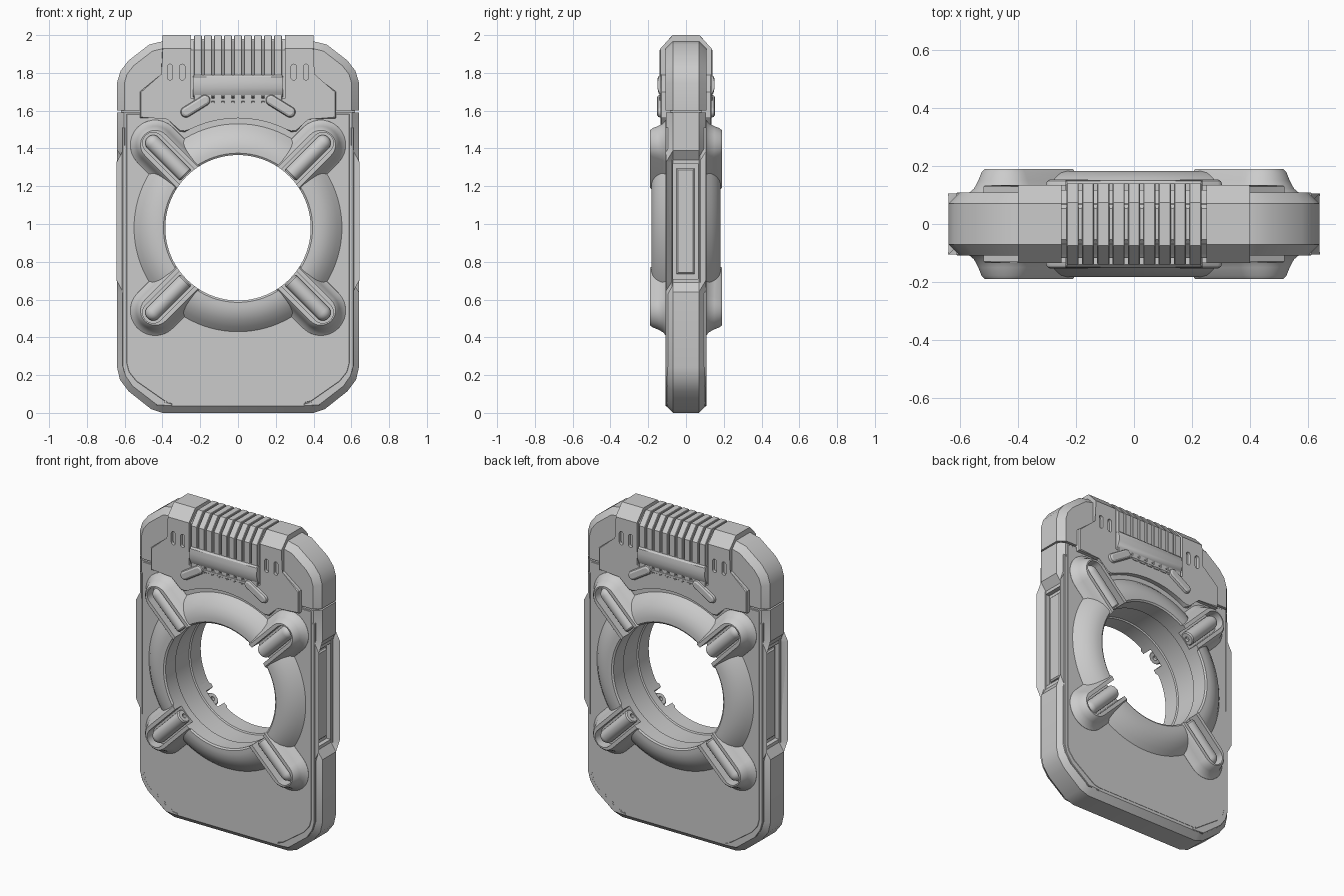
import bpy, bmesh, math
from mathutils import Matrix, Vector

if "Cube" in bpy.data.objects:
    bpy.data.objects.remove(bpy.data.objects["Cube"])

CZ = 0.98  # height of the ring centre


def finish(name, bm, cutter=False):
    bmesh.ops.recalc_face_normals(bm, faces=bm.faces)
    me = bpy.data.meshes.new(name)
    bm.to_mesh(me)
    bm.free()
    ob = bpy.data.objects.new(name, me)
    bpy.context.collection.objects.link(ob)
    ob.hide_render = cutter
    return ob


def add_prism(bm, pts, a, b, axis='y', bevel=0, keep=None):
    """Extrude a profile from a to b; chamfer cap edges, except those lying in height range keep."""
    def place(p, t):
        return (p[0], t, p[1]) if axis == 'y' else (t, p[0], p[1])
    lo = [bm.verts.new(place(p, a)) for p in pts]
    hi = [bm.verts.new(place(p, b)) for p in pts]
    caps = [bm.faces.new(lo), bm.faces.new(hi[::-1])]
    n = len(pts)
    for i in range(n):
        bm.faces.new((lo[i], hi[i], hi[(i + 1) % n], lo[(i + 1) % n]))
    if bevel:
        edges = [e for f in caps for e in f.edges
                 if not (keep and all(keep[0] < v.co.z < keep[1] for v in e.verts))]
        bmesh.ops.bevel(bm, geom=edges, offset=bevel, segments=1, affect='EDGES')


def prism(name, pts, a, b, axis='y', bevel=0, keep=None, cutter=False):
    bm = bmesh.new()
    add_prism(bm, pts, a, b, axis, bevel, keep)
    return finish(name, bm, cutter)


def sym(half):
    return half + [(-x, z) for x, z in reversed(half) if abs(x) > 1e-6]


def rect(a, b, c, d):
    return [(a, c), (b, c), (b, d), (a, d)]


def frame(angle, side, origin):
    """Local x along angle in the front plane, local z pointing out of the front or back."""
    c, s = math.cos(angle), math.sin(angle)
    m = Matrix(((c, -s, 0), (0, 0, side), (s, c, 0))).to_4x4()
    m.translation = Vector(origin)
    return m


def loft(bm, m, x0, x1, levels, round_start=True, n=14):
    """Stack stadium outlines given as (radius, height)."""
    rings = []
    for r, z in levels:
        pts = [(x1 + r * math.cos(t), r * math.sin(t))
               for t in (-math.pi / 2 + math.pi * i / n for i in range(n + 1))]
        if round_start:
            pts += [(x0 + r * math.cos(t), r * math.sin(t))
                    for t in (math.pi / 2 + math.pi * i / n for i in range(n + 1))]
        else:
            pts += [(x0, r), (x0, -r)]
        rings.append([bm.verts.new(m @ Vector((x, y, z))) for x, y in pts])
    bm.faces.new(rings[0])
    bm.faces.new(rings[-1])
    k = len(rings[0])
    for a, b in zip(rings, rings[1:]):
        for i in range(k):
            bm.faces.new((a[i], a[(i + 1) % k], b[(i + 1) % k], b[i]))


def lathe(bm, prof, m, n, closed):
    """Spin (radius, along) points around the local x axis."""
    rings = [[bm.verts.new(m @ Vector((x, r * math.cos(2 * math.pi * i / n), r * math.sin(2 * math.pi * i / n))))
              for i in range(n)] for r, x in prof]
    pairs = list(zip(rings, rings[1:])) + ([(rings[-1], rings[0])] if closed else [])
    for a, b in pairs:
        for i in range(n):
            bm.faces.new((a[i], a[(i + 1) % n], b[(i + 1) % n], b[i]))
    if not closed:
        bm.faces.new(rings[0])
        bm.faces.new(rings[-1])


def cut(ob, *cutters):
    bpy.context.view_layer.objects.active = ob
    for c in cutters:
        md = ob.modifiers.new('cut', 'BOOLEAN')
        md.operation, md.solver, md.object = 'DIFFERENCE', 'EXACT', c
        bpy.ops.object.modifier_apply(modifier=md.name)


def circle(r, n=96):
    return [(r * math.cos(2 * math.pi * i / n), CZ + r * math.sin(2 * math.pi * i / n)) for i in range(n)]


# cutters for the central opening
hole = prism('hole_cutter', circle(0.385), -0.4, 0.4, cutter=True)
wide_hole = prism('wide_hole_cutter', circle(0.41), -0.4, 0.4, cutter=True)
cutters = [hole, wide_hole]

# lower body with side notches
body = prism('body', sym([(0.40, 0), (0.46, 0.02), (0.58, 0.115), (0.625, 0.175), (0.64, 0.24), (0.64, 0.64),
                          (0.605, 0.69), (0.605, 1.34), (0.64, 1.39), (0.64, 1.59)]),
             -0.105, 0.105, bevel=0.037, keep=(1.58, 1.6))
cut(body, wide_hole)

# upper cap and the narrow seam between the two shells
prism('upper_cap', sym([(0.64, 1.6), (0.64, 1.75), (0.622, 1.81), (0.58, 1.865), (0.47, 1.95), (0.40, 1.967)]),
      -0.108, 0.108, bevel=0.038, keep=(1.59, 1.61))
prism('seam_filler', rect(-0.62, 0.62, 1.56, 1.66), -0.085, 0.085)

# recessed panels in the side notches
for s, label in ((-1, 'left'), (1, 'right')):
    c = prism('recess_cutter', rect(-0.068, 0.064, 0.71, 1.32), s * 0.578, s * 0.7, 'x', cutter=True)
    cutters.append(c)
    cut(body, c)
    prism(label + '_side_panel', rect(-0.05, 0.046, 0.735, 1.295), s * 0.56, s * 0.594, 'x', 0.008)

for s, label in ((-1, 'front'), (1, 'back')):
    # flat face plate and the raised rim around it
    plate = prism(label + '_plate', sym([(0.35, 0.055), (0.39, 0.06), (0.54, 0.165), (0.58, 0.215),
                                         (0.592, 0.26), (0.592, 1.585)]), s * 0.08, s * 0.107, bevel=0.005)
    cut(plate, wide_hole)
    for k, hand in ((-1, 'left'), (1, 'right')):
        rim = [(0.613, 1.51), (0.613, 0.25), (0.598, 0.195), (0.56, 0.14), (0.43, 0.04), (0.35, 0.035),
               (0.35, 0.05), (0.395, 0.055), (0.545, 0.16), (0.585, 0.21), (0.597, 0.255), (0.597, 1.51)]
        prism(label + '_rim_' + hand, [(k * x, z) for x, z in rim], s * 0.07, s * 0.109, bevel=0.003)

# domed ring around the opening, with a shallow groove in its bore
half = [(0.56, 0.098), (0.545, 0.112), (0.525, 0.134), (0.49, 0.16), (0.455, 0.177), (0.42, 0.183), (0.395, 0.183),
        (0.385, 0.176), (0.385, 0.075), (0.393, 0.07)]
to_y = Matrix.Translation((0, 0, CZ)) @ Matrix.Rotation(math.pi / 2, 4, 'Z')
bm = bmesh.new()
lathe(bm, half + [(r, -y) for r, y in reversed(half)], to_y, 96, True)
ring = finish('ring', bm)

# diagonal arms: tapered pads, open channels and rods lying in them
pads, slots, rods, lips = (bmesh.new() for _ in range(4))
for s in (-1, 1):
    for q in range(4):
        m = frame(math.pi / 4 + q * math.pi / 2, s, (0, 0, CZ))
        loft(pads, m, 0.32, 0.62, [(0.135, 0.09), (0.132, 0.108), (0.115, 0.122), (0.1, 0.15),
                                   (0.089, 0.178), (0.078, 0.19)], False)
        loft(slots, m, 0.28, 0.635, [(0.056, 0.125), (0.056, 0.3)], False)
        dome = [(0.042 * math.cos(t), 0.635 + 0.042 * math.sin(t)) for t in (math.pi / 2 * i / 6 for i in range(6))]
        lathe(rods, [(0.014, 0.41), (0.014, 0.392), (0.036, 0.392), (0.042, 0.4)] + dome,
              m @ Matrix.Translation((0, 0, 0.143)), 20, False)
slot_cutter = finish('slot_cutter', slots, True)
cutters.append(slot_cutter)
pad_ob = finish('arm_pads', pads)
cut(pad_ob, hole, slot_cutter)
cut(ring, slot_cutter)
finish('arm_rods', rods)
lips.free()

# top clamp straddling the cap, with sloped shoulders
arc = [(0.58 * math.cos(t), CZ + 0.58 * math.sin(t)) for t in (math.radians(90 - 29 * i / 10) for i in range(11))]
arc[0] = (0, arc[0][1])
outline = arc[1:] + [(0.31, 1.49), (0.37, 1.56), (0.52, 1.56), (0.52, 1.70), (0.40, 1.79), (0.40, 2.0)]
bm = bmesh.new()
add_prism(bm, sym([arc[0]] + outline), -0.135, 0.135, bevel=0.006)
for s in (-1, 1):
    res = bmesh.ops.bisect_plane(bm, geom=bm.verts[:] + bm.edges[:] + bm.faces[:], plane_co=(0, s * 0.07, 2.0),
                                 plane_no=(0, s * 0.07, 0.065), clear_outer=True)
    bmesh.ops.edgeloop_fill(bm, edges=[e for e in res['geom_cut'] if isinstance(e, bmesh.types.BMEdge)])
clamp = finish('top_clamp', bm)
bay = prism('bay_cutter', rect(-0.25, 0.25, 1.665, 2.2), -0.4, 0.4, cutter=True)
bm = bmesh.new()
for s in (-1, 1):
    for x in (-0.36, -0.295, 0.295, 0.36):
        loft(bm, frame(math.pi / 2, s, (x, 0, 0)), 1.776, 1.832, [(0.014, 0.115), (0.014, 0.2)])
vents = finish('vent_cutter', bm, True)
cutters += [bay, vents]
cut(clamp, bay, vents)


# ribbed grip in the middle of the clamp
def grip(y, top):
    return [(y, 1.64), (y, 1.92), (y - 0.065, top), (-y + 0.065, top), (-y, 1.92), (-y, 1.64)]


prism('grip_core', grip(0.118, 1.98), -0.252, 0.252, 'x')
bm = bmesh.new()
for i in range(9):
    x = (i - 4) * 0.053
    add_prism(bm, grip(0.14, 1.997), x - 0.021, x + 0.021, 'x', 0.003)
finish('grip_ribs', bm)

# rounded latch bar, ledge and angled struts on both faces
for s, label in ((-1, 'front'), (1, 'back')):
    bar = [(0.1, 1.788), (0.14, 1.788), (0.149, 1.778), (0.152, 1.75), (0.151, 1.72), (0.146, 1.695),
           (0.136, 1.677), (0.12, 1.668), (0.1, 1.668)]
    prism(label + '_latch_bar', [(s * y, z) for y, z in bar], -0.237, 0.237, 'x', 0.005)
    prism(label + '_latch_ledge', sym([(0.17, 1.648), (0.185, 1.668)]), s * 0.12, s * 0.141, bevel=0.004)
    bm = bmesh.new()
    for k in (-1, 1):
        ang = math.atan2(-0.062, k * 0.1)
        loft(bm, frame(ang, s, (k * 0.175, 0, 1.655)), 0, 0.118,
             [(0.029, 0.12), (0.029, 0.138), (0.025, 0.148), (0.015, 0.154)])
    finish(label + '_latch_struts', bm)

# remove helpers, then shade
for c in cutters:
    bpy.data.objects.remove(c)
bpy.ops.object.select_all(action='DESELECT')
for ob in bpy.context.scene.objects:
    ob.select_set(True)
    bpy.context.view_layer.objects.active = ob
bpy.ops.object.shade_smooth_by_angle(angle=math.radians(28))
